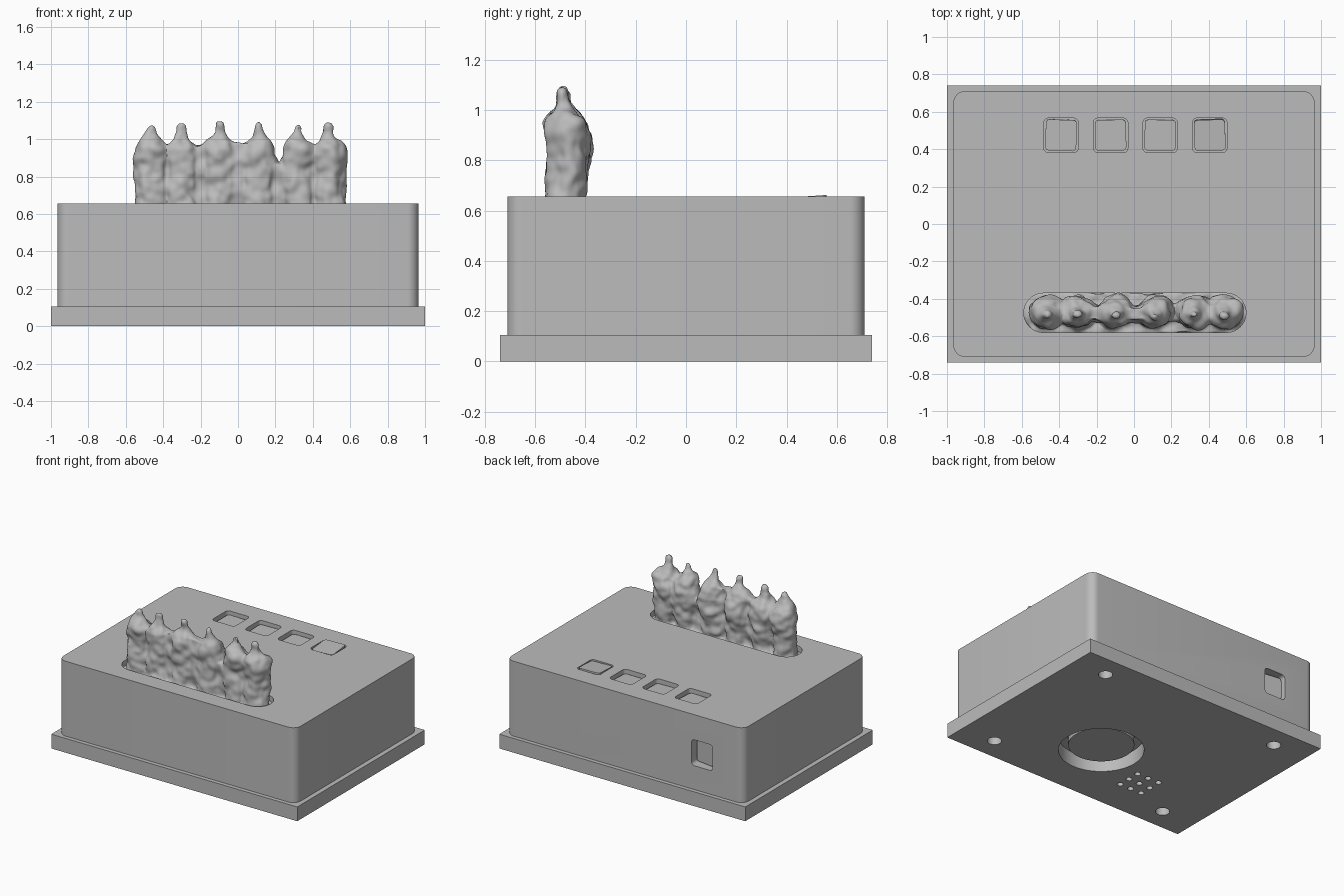
import bpy, bmesh, math
from mathutils import Matrix, Vector, noise

cube = bpy.data.objects.get("Cube")
if cube:
    bpy.data.objects.remove(cube)

grey = bpy.data.materials.new("plain_grey")
grey.use_nodes = True
grey.diffuse_color = (0.5, 0.5, 0.5, 1)
bsdf = grey.node_tree.nodes["Principled BSDF"]
bsdf.inputs["Base Color"].default_value = grey.diffuse_color
bsdf.inputs["Roughness"].default_value = 0.7


def finish(name, bm):
    mesh = bpy.data.meshes.new(name)
    bmesh.ops.recalc_face_normals(bm, faces=bm.faces)
    bm.to_mesh(mesh)
    bm.free()
    mesh.materials.append(grey)
    obj = bpy.data.objects.new(name, mesh)
    bpy.context.collection.objects.link(obj)
    return obj


def activate(obj):
    bpy.ops.object.select_all(action='DESELECT')
    obj.select_set(True)
    bpy.context.view_layer.objects.active = obj


def smooth(obj, degrees=35):
    activate(obj)
    bpy.ops.object.shade_smooth_by_angle(angle=math.radians(degrees))


def add_prism(bm, half_x, half_y, z0, z1, radius=0.0, matrix=Matrix(), steps=8):
    """Upright prism with a rounded rectangular outline; a full radius gives a cylinder."""
    outline = []
    for i, (sx, sy) in enumerate([(1, 1), (-1, 1), (-1, -1), (1, -1)]):
        for s in range(steps + 1 if radius else 1):
            a = math.pi / 2 * (i + s / steps)
            p = Vector((sx * (half_x - radius) + radius * math.cos(a),
                        sy * (half_y - radius) + radius * math.sin(a), z0))
            if not outline or (p - outline[-1]).length > 1e-5:
                outline.append(p)
    if (outline[0] - outline[-1]).length < 1e-5:
        outline.pop()
    base = bm.faces.new([bm.verts.new(matrix @ p) for p in outline])
    top = bmesh.ops.extrude_face_region(bm, geom=[base], use_keep_orig=True)["geom"]
    verts = [g for g in top if isinstance(g, bmesh.types.BMVert)]
    shift = matrix.to_3x3() @ Vector((0, 0, z1 - z0))
    bmesh.ops.translate(bm, verts=verts, vec=shift)


def cut(target, bm):
    cutter = finish("cutter", bm)
    cutter.hide_render = True
    mod = target.modifiers.new("cut", 'BOOLEAN')
    mod.object, mod.operation, mod.solver = cutter, 'DIFFERENCE', 'EXACT'
    activate(target)
    bpy.ops.object.modifier_apply(modifier=mod.name)
    bpy.data.objects.remove(cutter)


def roughen(obj, amount, scale):
    obj.data.update()
    moves = [v.normal * amount * noise.noise(v.co * scale) +
             v.normal * amount * 0.5 * noise.noise(v.co * scale * 2.3)
             for v in obj.data.vertices]
    for v, m in zip(obj.data.vertices, moves):
        v.co += m
    obj.data.update()


def at(x, y, z=0):
    return Matrix.Translation((x, y, z))


# Base plate with screw holes, speaker opening and sound holes
bm = bmesh.new()
add_prism(bm, 1, 0.74, 0, 0.105)
plate = finish("base_plate", bm)
bm = bmesh.new()
for sx in (-1, 1):
    for sy in (-1, 1):
        add_prism(bm, 0.048, 0.048, -0.1, 0.2, 0.048, at(sx * 0.73, sy * 0.575))
for i in (-1, 0, 1):
    for j in (-1, 0, 1):
        add_prism(bm, 0.021, 0.021, -0.1, 0.2, 0.021, at(-0.372 + i * 0.09, -0.389 + j * 0.09), 4)
SPEAKER = at(0.108, -0.21)
add_prism(bm, 0.285, 0.285, -0.1, 0.2, 0.285, SPEAKER, 16)
cut(plate, bm)
smooth(plate)

bm = bmesh.new()
add_prism(bm, 0.22, 0.22, 0.04, 0.11, 0.22, SPEAKER, 16)
smooth(finish("speaker_disc", bm))

# Housing with the long slot, button pockets and rear pocket
bm = bmesh.new()
add_prism(bm, 0.965, 0.71, 0.105, 0.655, 0.06)
housing = finish("housing", bm)
BUTTONS = [-0.39, -0.125, 0.14, 0.405]
BUTTON_Y = 0.474
REAR = at(-0.628, 0.71, 0.375) @ Matrix.Rotation(-math.pi / 2, 4, 'X')
bm = bmesh.new()
add_prism(bm, 0.594, 0.105, 0.5, 0.8, 0.105, at(0.005, -0.475))
for x in BUTTONS:
    add_prism(bm, 0.092, 0.092, 0.54, 0.8, 0.025, at(x, BUTTON_Y))
add_prism(bm, 0.086, 0.095, -0.12, 0.1, 0.025, REAR)
cut(housing, bm)
smooth(housing)


# Loose, slightly crooked caps inside the pockets
def cap(name, matrix, half):
    bm = bmesh.new()
    add_prism(bm, half, half, -0.07, 0, 0.02, matrix, 4)
    smooth(finish(name, bm))


for i, x in enumerate(BUTTONS):
    last = i == 3
    tilt = Matrix.Rotation(math.radians(4 if last else 1.5), 4, 'X')
    turn = Matrix.Rotation(math.radians((-2, 1, -1, 2)[i]), 4, 'Z')
    cap(f"button_{i + 1}", at(x, BUTTON_Y, 0.656 if last else 0.628) @ tilt @ turn, 0.083)
cap("rear_button", REAR @ at(0, 0, -0.04) @ Matrix.Rotation(math.radians(8), 4, 'Y'), 0.08)

# Row of six lumpy pointed columns, fused by webs and standing on a rough floor
PROFILE = [(0.092, 0.56), (0.088, 0.7), (0.094, 0.8), (0.099, 0.9), (0.092, 0.95),
           (0.07, 0.985), (0.043, 1.01), (0.028, 1.04), (0.024, 1.08), (0.012, 1.095)]
COLUMNS = [(-0.465, 1.072), (-0.3, 1.08), (-0.095, 1.095),
           (0.11, 1.097), (0.325, 1.083), (0.487, 1.085)]
bm = bmesh.new()
SIDES = 20
for cx, height in COLUMNS:
    rings = []
    for r, z in PROFILE:
        lean = 0.014 * math.sin((z - 0.69) * 11)
        top = z if z < 0.96 else 0.96 + (z - 0.96) * (height - 0.96) / 0.135
        rings.append([bm.verts.new((cx + r * math.cos(a), -0.478 + lean + r * 0.85 * math.sin(a), top))
                      for a in (math.tau * k / SIDES for k in range(SIDES))])
    for low, high in zip(rings, rings[1:]):
        for k in range(SIDES):
            n = (k + 1) % SIDES
            bm.faces.new((low[k], low[n], high[n], high[k]))
    bm.faces.new(rings[0][::-1])
    bm.faces.new(rings[-1])
for (xa, _), (xb, _), top in zip(COLUMNS, COLUMNS[1:], (0.965, 0.97, 0.985, 0.86, 0.965)):
    add_prism(bm, (xb - xa) / 2, 0.035, 0.56, top, 0, at((xa + xb) / 2, -0.478))
add_prism(bm, 0.6, 0.112, 0.53, 0.615, 0.11, at(0.005, -0.475))
row = finish("pointed_column_row", bm)
remesh = row.modifiers.new("fuse", 'REMESH')
remesh.mode, remesh.voxel_size = 'VOXEL', 0.01
soften = row.modifiers.new("soften", 'SMOOTH')
soften.factor, soften.iterations = 0.5, 5
activate(row)
for mod in (remesh.name, soften.name):
    bpy.ops.object.modifier_apply(modifier=mod)
roughen(row, 0.022, 9)
if not row.data.materials:
    row.data.materials.append(grey)
smooth(row, 60)
